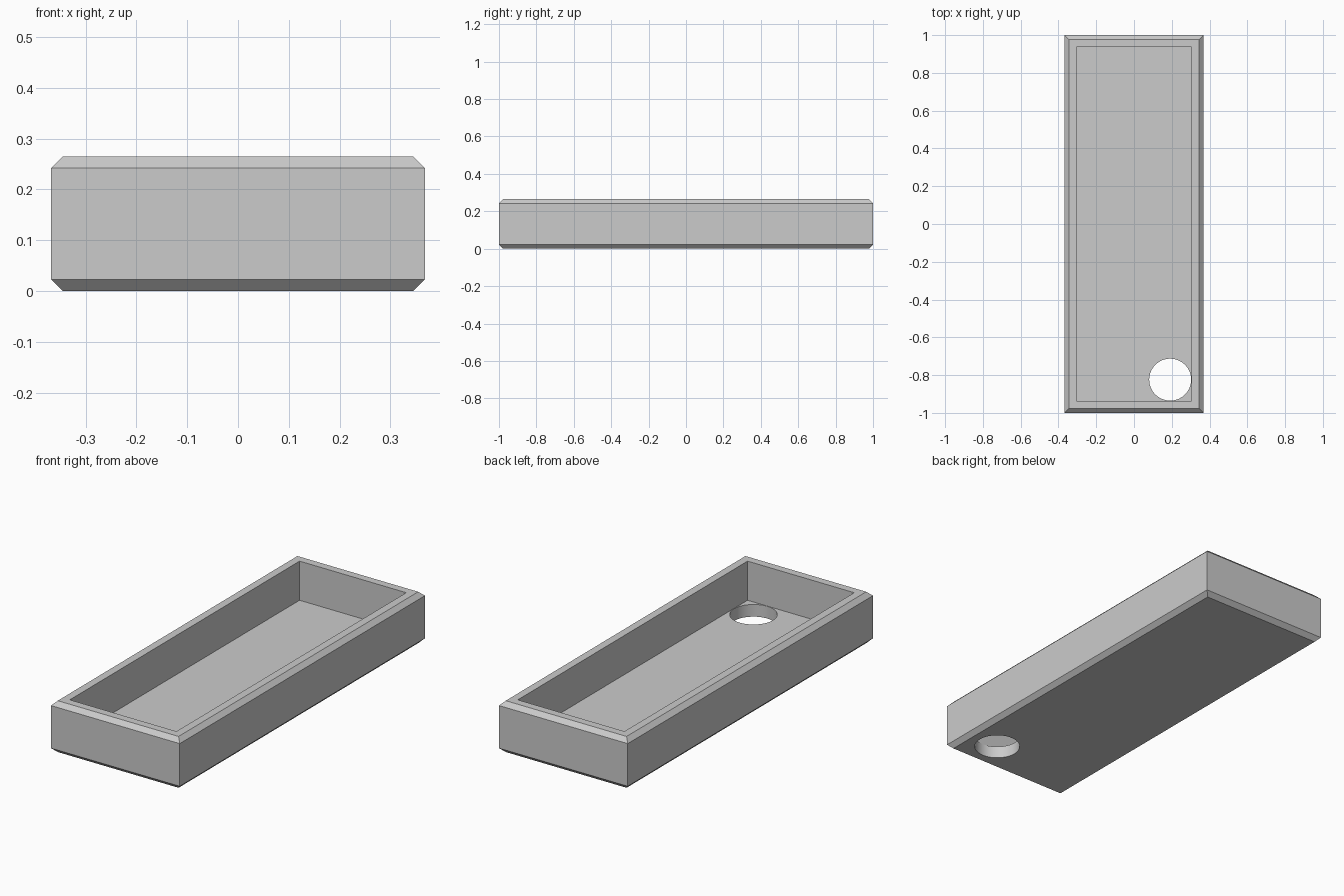
import bpy
import bmesh

default = bpy.data.objects.get("Cube")
if default:
    bpy.data.objects.remove(default, do_unlink=True)

HALF_X, HALF_Y, HEIGHT = 0.3675, 1.0, 0.265
CHAMFER, WALL = 0.0225, 0.063
HOLE_RADIUS = 0.111

grey = bpy.data.materials.new("plain grey")
grey.use_nodes = True
colour = (0.6, 0.6, 0.6, 1)
grey.diffuse_color = colour
grey.node_tree.nodes["Principled BSDF"].inputs["Base Color"].default_value = colour


def make_object(name, bm):
    bmesh.ops.recalc_face_normals(bm, faces=bm.faces)
    mesh = bpy.data.meshes.new(name)
    bm.to_mesh(mesh)
    bm.free()
    mesh.materials.append(grey)
    obj = bpy.data.objects.new(name, mesh)
    bpy.context.collection.objects.link(obj)
    return obj


# Tray: rectangular rings, each (inset, z), from the underside up and into the recess
profile = [(CHAMFER, 0), (0, CHAMFER), (0, HEIGHT - CHAMFER), (CHAMFER, HEIGHT),
           (WALL, HEIGHT), (WALL, WALL)]
bm = bmesh.new()
rings = []
for inset, z in profile:
    x, y = HALF_X - inset, HALF_Y - inset
    rings.append([bm.verts.new((sx * x, sy * y, z))
                  for sx, sy in ((-1, -1), (1, -1), (1, 1), (-1, 1))])
for low, high in zip(rings, rings[1:]):
    for i in range(4):
        j = (i + 1) % 4
        bm.faces.new((low[i], low[j], high[j], high[i]))
bm.faces.new(rings[0][::-1])
bm.faces.new(rings[-1])
tray = make_object("tray", bm)

# Round hole through the floor, tucked into the front left corner
bm = bmesh.new()
bmesh.ops.create_cone(bm, cap_ends=True, segments=64, radius1=HOLE_RADIUS,
                      radius2=HOLE_RADIUS, depth=0.2)
cutter = make_object("hole_cutter", bm)
gap = WALL + HOLE_RADIUS + 0.002
cutter.location = (HALF_X - gap, -HALF_Y + gap, 0.04)
cutter.hide_render = True

cut = tray.modifiers.new("floor hole", "BOOLEAN")
cut.operation = "DIFFERENCE"
cut.solver = "EXACT"
cut.object = cutter
bpy.context.view_layer.objects.active = tray
tray.select_set(True)
bpy.ops.object.modifier_apply(modifier=cut.name)
bpy.data.objects.remove(cutter, do_unlink=True)

# Smooth hole wall, crisp edges elsewhere
bpy.ops.object.shade_smooth_by_angle(angle=0.5)
